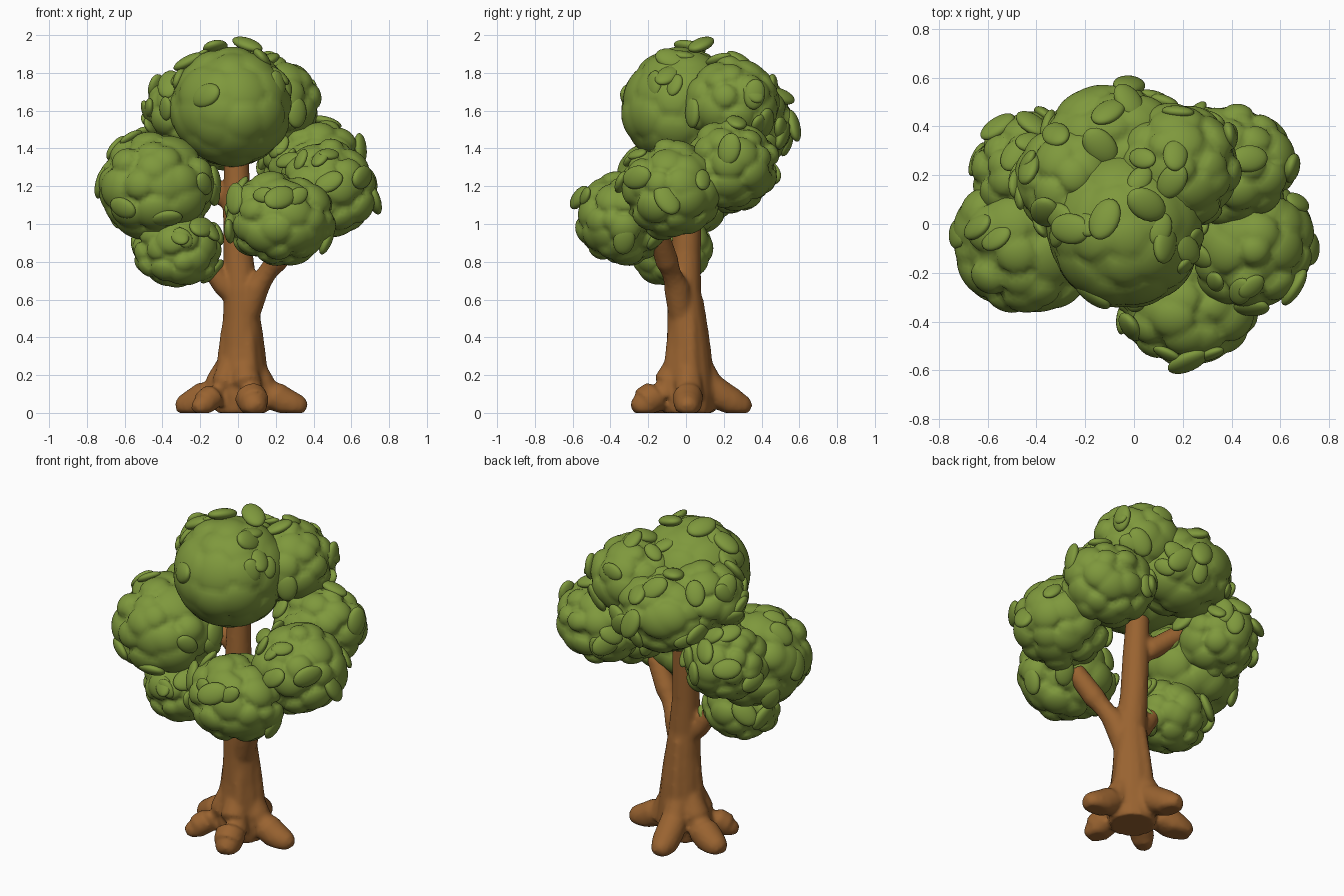
import bpy, bmesh, math, random
from mathutils import Vector, Matrix

if "Cube" in bpy.data.objects:
    bpy.data.objects.remove(bpy.data.objects["Cube"])

random.seed(11)


def material(name, rgb):
    m = bpy.data.materials.new(name)
    m.diffuse_color = (*rgb, 1)
    m.use_nodes = True
    m.node_tree.nodes["Principled BSDF"].inputs["Base Color"].default_value = m.diffuse_color
    return m


BARK = material("bark brown", (0.32, 0.125, 0.03))
LEAF = material("leaf green", (0.21, 0.315, 0.046))


def finish(bm, name, mat):
    me = bpy.data.meshes.new(name)
    bmesh.ops.recalc_face_normals(bm, faces=bm.faces)
    bm.to_mesh(me)
    bm.free()
    me.materials.append(mat)
    for p in me.polygons:
        p.use_smooth = True
    ob = bpy.data.objects.new(name, me)
    bpy.context.collection.objects.link(ob)
    return ob


def tube(bm, path, sides=16):
    """Closed tube through (x, y, z, radius) points, kept above the ground."""
    pts = [Vector(p[:3]) for p in path]
    rings = []
    for i, p in enumerate(pts):
        t = (pts[min(i + 1, len(pts) - 1)] - pts[max(i - 1, 0)]).normalized()
        ref = Vector((0, 1, 0)) if abs(t.z) > 0.8 else Vector((0, 0, 1))
        u = t.cross(ref).normalized()
        v = t.cross(u)
        ring = []
        for k in range(sides):
            a = math.tau * k / sides
            q = p + (u * math.cos(a) + v * math.sin(a)) * path[i][3]
            q.z = max(q.z, 0)
            ring.append(bm.verts.new(q))
        rings.append(ring)
    for a, b in zip(rings, rings[1:]):
        for k in range(sides):
            n = (k + 1) % sides
            bm.faces.new((a[k], a[n], b[n], b[k]))
    bm.faces.new(rings[0][::-1])
    bm.faces.new(rings[-1])


# Trunk, roots and branches fused into one smooth piece of wood
bm = bmesh.new()
tube(bm, [(.02, .01, 0, .13), (.02, .01, .1, .14), (.02, .01, .2, .13),
          (.02, .01, .35, .113), (.02, 0, .5, .1), (.015, -.01, .65, .09),
          (.0, 0, .85, .078), (-.005, .01, 1.1, .075), (-.01, .03, 1.5, .06)])
for deg, length, r in ((0, .335, .07), (100, .32, .07), (163, .33, .075),
                       (218, .29, .06), (-72, .29, .075)):
    c, s = math.cos(math.radians(deg)), math.sin(math.radians(deg))
    prof = ((.06, .27, .06), (.11, .15, r * 1.1), (.18, .09, r * 1.15), (.24, .055, r * 1.1),
            (length - .05, .04, r), (length - .01, .03, r * .8), (length + .015, .02, r * .45))
    tube(bm, [(.01 + c * d, .01 + s * d, z, q) for d, z, q in prof])
# ridges running up the trunk
for deg in (-65, 10, 105, 190):
    c, s = math.cos(math.radians(deg)), math.sin(math.radians(deg))
    tube(bm, [(.02 + c * d, .01 + s * d, z, q) for d, z, q in
              ((.14, .08, .06), (.09, .22, .05), (.072, .4, .045), (.05, .6, .035))])
# branches
for path in (
    [(.04, -.02, .5, .07), (.1, -.05, .67, .068), (.2, -.1, .8, .062), (.31, -.15, .96, .055)],
    [(0, -.01, .6, .06), (-.08, -.02, .68, .058), (-.16, -.03, .79, .05), (-.24, -.05, .87, .045)],
    [(0, 0, 1.02, .065), (-.08, .05, 1.15, .06), (-.2, .11, 1.25, .055), (-.32, .15, 1.3, .05)],
):
    tube(bm, path)
wood = finish(bm, "trunk_and_branches", BARK)
rm = wood.modifiers.new("fuse", 'REMESH')
rm.mode = 'VOXEL'
rm.voxel_size = .013
rm.use_smooth_shade = True
sm = wood.modifiers.new("soften", 'SMOOTH')
sm.factor = .5
sm.iterations = 4


# Foliage clumps: name, centre, radii, lump depth
CLUMPS = [
    ("crown_front", (-.035, -.02, 1.62), (.33, .33, .32), .07),
    ("crown_left", (-.25, .18, 1.6), (.24, .25, .22), .14),
    ("crown_back", (-.08, .31, 1.53), (.31, .27, .25), .11),
    ("crown_right_back", (.18, .24, 1.64), (.265, .26, .25), .12),
    ("right_back", (.40, .24, 1.31), (.28, .26, .25), .16),
    ("right_side", (.47, -.08, 1.18), (.285, .28, .27), .16),
    ("right_front", (.22, -.33, 1.03), (.30, .265, .255), .16),
    ("left_side", (-.43, -.06, 1.2), (.325, .32, .30), .14),
    ("left_back", (-.42, .21, 1.27), (.25, .255, .24), .16),
    ("left_low", (-.32, -.08, .87), (.24, .225, .22), .16),
]


def rand_dir():
    return Vector([random.gauss(0, 1) for _ in range(3)]).normalized()


def spread_dirs(n):
    """Evenly spread, slightly jittered directions."""
    out = []
    for i in range(n):
        z = 1 - 2 * (i + .5) / n
        a = i * 2.39996
        r = math.sqrt(1 - z * z)
        d = Vector((r * math.cos(a), r * math.sin(a), z)) + rand_dir() * .2
        out.append(d.normalized())
    return out


def on_clump(d, centre, radii, k):
    return Vector([centre[i] + d[i] * radii[i] * k for i in range(3)])


def clump(name, centre, radii, depth):
    bm = bmesh.new()
    bmesh.ops.create_icosphere(bm, subdivisions=5, radius=1)
    turn = Matrix.Rotation(random.random() * 6, 3, rand_dir())
    lumps = [(turn @ d, random.uniform(.26, .44), random.uniform(.6, 1.1)) for d in spread_dirs(42)]
    for v in bm.verts:
        d = v.co.normalized()
        h = 0
        for c, size, amp in lumps:
            q = 2 * (1 - d.dot(c)) / size ** 2
            if q < 1:
                h = max(h, amp * math.sqrt(1 - q))
        v.co = on_clump(d, centre, radii, 1 - depth + depth * h)
    finish(bm, "foliage_" + name, LEAF)


def add_leaf(bm, pos, normal, size):
    rot = normal.to_track_quat('Z', 'Y').to_matrix().to_4x4()
    m = (Matrix.Translation(pos) @ rot @ Matrix.Rotation(random.random() * 6, 4, 'Z')
         @ Matrix.Diagonal((size, size * .7, size * .36, 1)))
    bmesh.ops.create_icosphere(bm, subdivisions=3, radius=1, matrix=m)


def inside(p, centre, radii):
    return sum(((p[i] - centre[i]) / radii[i]) ** 2 for i in range(3)) < 1


for c in CLUMPS:
    clump(*c)

# Loose leaf pads scattered over the outside of the clumps
bm = bmesh.new()
for name, centre, radii, depth in CLUMPS:
    made = tries = 0
    while made < 9 and tries < 150:
        tries += 1
        d = rand_dir()
        p = on_clump(d, centre, radii, .95)
        hidden = any(inside(p, o[1], o[2]) for o in CLUMPS if o[0] != name)
        outside = abs(p.x) > .7 or abs(p.y) > .54 or p.z > 1.9
        bare = name == "crown_front" and d.y < -.5
        if hidden or outside or bare or d.z < -.6:
            continue
        add_leaf(bm, p, (d + rand_dir() * .4).normalized(), random.uniform(.06, .09))
        made += 1
# pads on the very top and at the outermost edges
for p, n in (((.05, .08, 1.95), (.25, -.25, 1)), ((-.12, .02, 1.935), (-.3, .3, 1)),
             ((-.26, -.02, 1.86), (-.5, 0, 1)), ((-.02, .57, 1.52), (.2, 1, .3)),
             ((.72, -.1, 1.13), (1, .2, .4)), ((-.72, -.04, 1.22), (-1, .2, .3)),
             ((.22, -.565, 1.14), (.3, -1, .5)), ((-.17, -.29, 1.68), (-.8, -1, .3))):
    add_leaf(bm, Vector(p), Vector(n).normalized(), .09)
finish(bm, "leaf_pads", LEAF)
